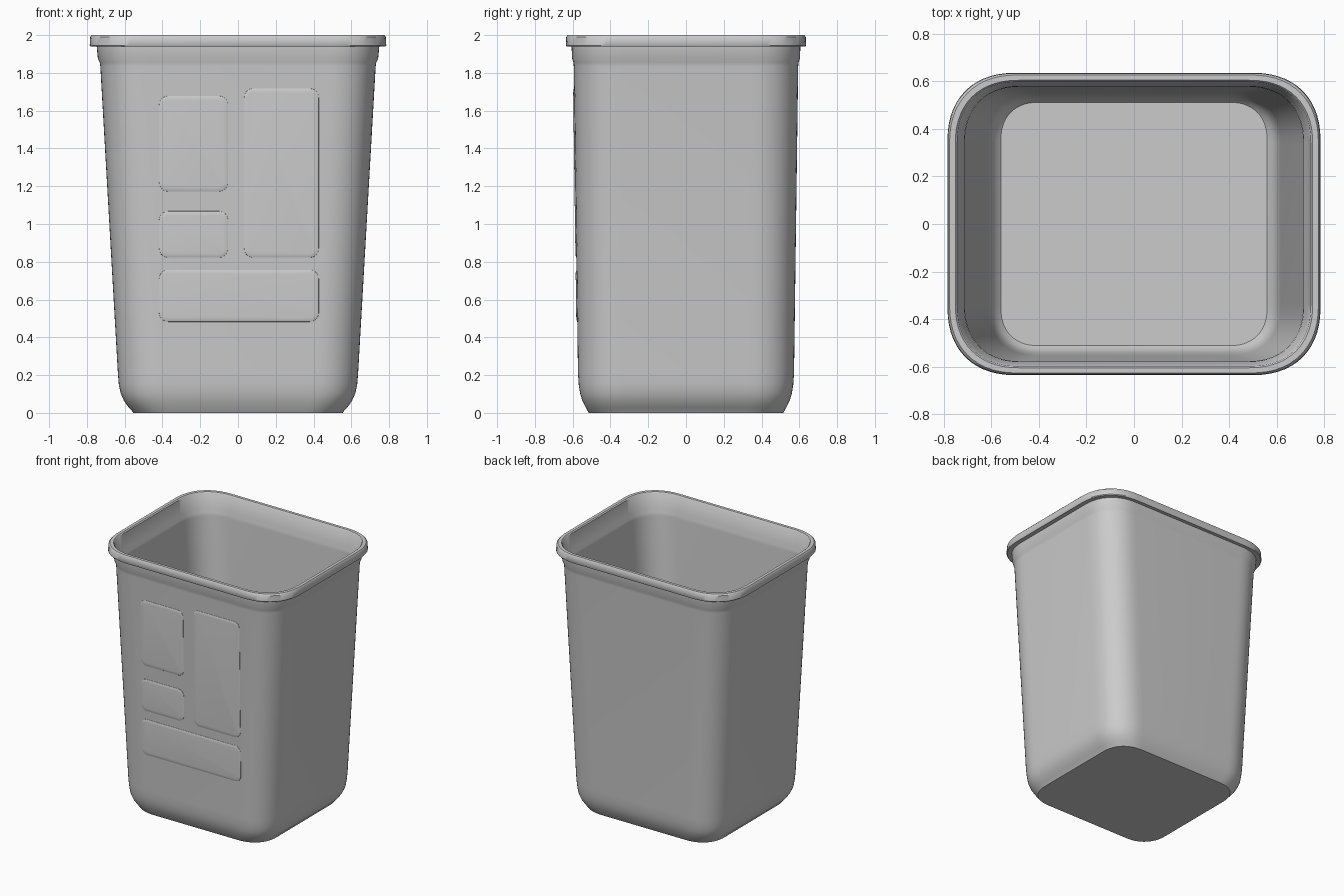
import bpy, bmesh, math

if "Cube" in bpy.data.objects:
    bpy.data.objects.remove(bpy.data.objects["Cube"])

SEG = 14  # segments per corner


def rounded_rect(hx, hy, r, seg=SEG, power=2.3):
    """Rounded rectangle outline with slightly squarish corners."""
    pts = []
    for q, (sx, sy) in enumerate([(1, 1), (-1, 1), (-1, -1), (1, -1)]):
        for i in range(seg + 1):
            a = math.pi / 2 * (q + i / seg)
            c, s = abs(math.cos(a)) ** (2 / power), abs(math.sin(a)) ** (2 / power)
            pts.append((sx * (hx - r + r * c), sy * (hy - r + r * s)))
    return pts


def finish(name, bm, angle):
    bmesh.ops.recalc_face_normals(bm, faces=bm.faces)
    me = bpy.data.meshes.new(name)
    bm.to_mesh(me)
    bm.free()
    ob = bpy.data.objects.new(name, me)
    bpy.context.collection.objects.link(ob)
    bpy.ops.object.select_all(action='DESELECT')
    bpy.context.view_layer.objects.active = ob
    ob.select_set(True)
    bpy.ops.object.shade_smooth_by_angle(angle=math.radians(angle))
    return ob


def loft(bm, rings):
    """Skin closed rings of 3D points and cap both ends."""
    vs = [[bm.verts.new(p) for p in ring] for ring in rings]
    n = len(vs[0])
    for a, b in zip(vs, vs[1:]):
        for i in range(n):
            j = (i + 1) % n
            bm.faces.new((a[i], a[j], b[j], b[i]))
    bm.faces.new(vs[0][::-1])
    bm.faces.new(vs[-1])


# Bin body: half width, half depth, height, corner radius
profile = [
    # underside and outer wall
    (0.555, 0.515, 0.000, 0.20), (0.562, 0.522, 0.012, 0.20),
    (0.580, 0.532, 0.030, 0.21), (0.604, 0.549, 0.065, 0.22),
    (0.622, 0.561, 0.105, 0.23), (0.631, 0.568, 0.150, 0.24),
    (0.636, 0.572, 0.210, 0.24), (0.729, 0.594, 1.835, 0.25),
    # step below the rim
    (0.732, 0.596, 1.855, 0.25), (0.742, 0.603, 1.875, 0.26),
    (0.748, 0.606, 1.940, 0.26),
    # rim
    (0.781, 0.632, 1.940, 0.29), (0.785, 0.636, 1.946, 0.29),
    (0.783, 0.634, 1.990, 0.29), (0.776, 0.627, 2.000, 0.29),
    (0.752, 0.605, 2.000, 0.27), (0.744, 0.598, 1.993, 0.26),
    # inner wall and floor
    (0.728, 0.588, 1.880, 0.25), (0.715, 0.580, 1.855, 0.24),
    (0.712, 0.578, 1.830, 0.24), (0.618, 0.554, 0.210, 0.22),
    (0.612, 0.549, 0.140, 0.21), (0.600, 0.541, 0.085, 0.20),
    (0.582, 0.529, 0.050, 0.18), (0.560, 0.512, 0.030, 0.16),
]
bm = bmesh.new()
loft(bm, [[(x, y, z) for x, y in rounded_rect(hx, hy, r)]
          for hx, hy, z, r in profile])
finish("bin_body", bm, 40)


# Shallow raised panels on the front wall
def wall_y(z):
    return -(0.572 + (z - 0.21) * 0.022 / 1.625)


def panel(name, x0, x1, z0, z1):
    cx, cz, hx, hz = (x0 + x1) / 2, (z0 + z1) / 2, (x1 - x0) / 2, (z1 - z0) / 2
    bm = bmesh.new()
    rings = []
    for inset, lift in [(0, -0.004), (0.003, 0.001), (0.012, 0.004), (0.024, 0.005)]:
        rings.append([(cx + x, wall_y(cz + z) - lift, cz + z) for x, z in
                      rounded_rect(hx - inset, hz - inset, 0.05 - inset, 6, 2)])
    loft(bm, rings)
    finish(name, bm, 40)


panel("front_panel_upper_left", -0.42, -0.05, 1.17, 1.68)
panel("front_panel_middle_left", -0.42, -0.05, 0.82, 1.07)
panel("front_panel_right", 0.03, 0.43, 0.82, 1.72)
panel("front_panel_lower", -0.42, 0.43, 0.48, 0.76)
